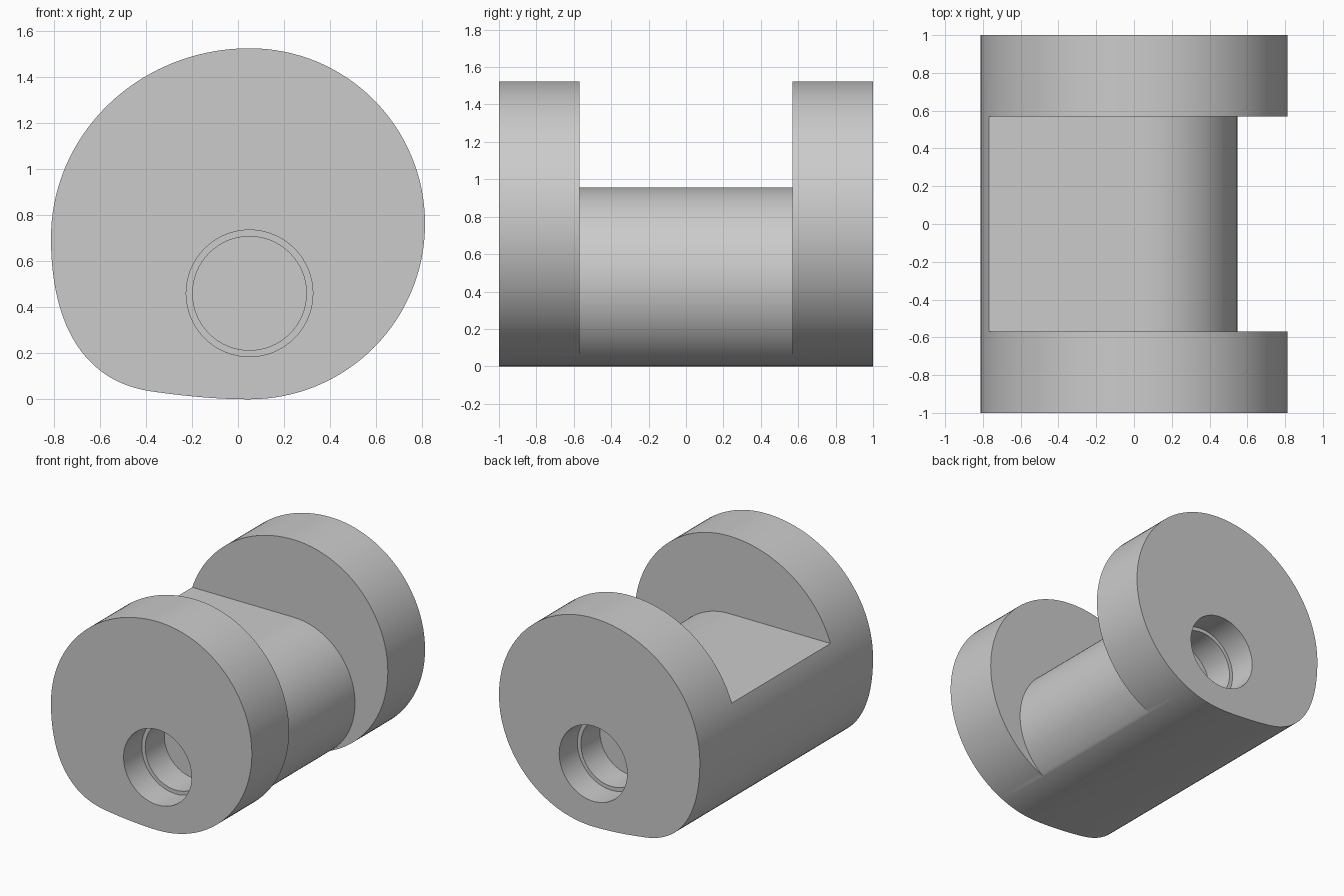
import bpy, bmesh
from math import sin, cos, radians
from mathutils import Vector
from mathutils.geometry import interpolate_bezier

cube = bpy.data.objects.get("Cube")
if cube:
    bpy.data.objects.remove(cube, do_unlink=True)

AXIS_X = 0.05       # shared axis of the rims, shaft and bores
BORE_Z = 0.46
SHAFT_R = 0.497
INNER_Y = 0.57      # inner face of each end plate

grey = bpy.data.materials.new("light grey")
grey.use_nodes = True
colour = (0.6, 0.6, 0.6, 1)
grey.diffuse_color = colour
grey.node_tree.nodes["Principled BSDF"].inputs["Base Color"].default_value = colour


def arc(cx, cz, rx, rz, start, end, n):
    """Points on an elliptical arc in the x-z plane."""
    angles = [radians(start + (end - start) * i / n) for i in range(n + 1)]
    return [(cx + rx * cos(a), cz + rz * sin(a)) for a in angles]


def bezier(points, n):
    return [(p.x, p.y) for p in interpolate_bezier(*[Vector(p) for p in points], n)]


def make_object(name, bm):
    bmesh.ops.recalc_face_normals(bm, faces=bm.faces)
    mesh = bpy.data.meshes.new(name)
    bm.to_mesh(mesh)
    bm.free()
    mesh.materials.append(grey)
    obj = bpy.data.objects.new(name, mesh)
    bpy.context.collection.objects.link(obj)
    return obj


def extrude_profile(name, profile, y0, y1):
    bm = bmesh.new()
    face = bm.faces.new([bm.verts.new((x, y0, z)) for x, z in profile])
    result = bmesh.ops.extrude_face_region(bm, geom=[face])
    verts = [v for v in result["geom"] if isinstance(v, bmesh.types.BMVert)]
    bmesh.ops.translate(bm, verts=verts, vec=(0, y1 - y0, 0))
    return make_object(name, bm)


def stepped_bore(name, side):
    """Closed stepped cylinder running inwards from one end."""
    sections = [(1.1, 0.275), (0.79, 0.275), (0.79, 0.247), (INNER_Y, 0.247)]
    bm = bmesh.new()
    rings = [[bm.verts.new((x, side * y, z))
              for x, z in arc(AXIS_X, BORE_Z, r, r, 0, 360, 64)[:-1]]
             for y, r in sections]
    for a, b in zip(rings, rings[1:]):
        for i in range(len(a)):
            j = (i + 1) % len(a)
            bm.faces.new((a[i], a[j], b[j], b[i]))
    bm.faces.new(rings[0])
    bm.faces.new(rings[-1])
    return make_object(name, bm)


def cut(obj, cutter):
    mod = obj.modifiers.new("cut", "BOOLEAN")
    mod.operation = "DIFFERENCE"
    mod.solver = "EXACT"
    mod.object = cutter
    bpy.context.view_layer.objects.active = obj
    bpy.ops.object.modifier_apply(modifier=mod.name)
    bpy.data.objects.remove(cutter, do_unlink=True)


# Cam-shaped body: round on the right, bulging at the lower left
outline = arc(AXIS_X, 0.762, 0.762, 0.762, -90, 90, 64)
outline += arc(AXIS_X, 0.70, 0.862, 0.824, 90, 180, 36)[1:]
outline += bezier([(-0.812, 0.70), (-0.812, 0.34), (-0.68, 0.08), (-0.38, 0.035)], 28)[1:]
outline += bezier([(-0.38, 0.035), (-0.25, 0.016), (-0.1, 0), (AXIS_X, 0)], 14)[1:-1]
body = extrude_profile("cam_body", outline, -1, 1)

# Notch between the end plates, leaving a flat deck and a rounded shaft
notch = [(-1.2, BORE_Z + SHAFT_R)]
notch += arc(AXIS_X, BORE_Z, SHAFT_R, SHAFT_R, 90, -80, 60)
notch += [(1.2, -0.1), (1.2, 1.8), (-1.2, 1.8)]
cut(body, extrude_profile("notch_cutter", notch, -INNER_Y, INNER_Y))

# Stepped blind bore in each end
for side in (-1, 1):
    cut(body, stepped_bore("bore_cutter", side))

bpy.ops.object.select_all(action="DESELECT")
body.select_set(True)
bpy.context.view_layer.objects.active = body
bpy.ops.object.shade_smooth_by_angle(angle=radians(30))
